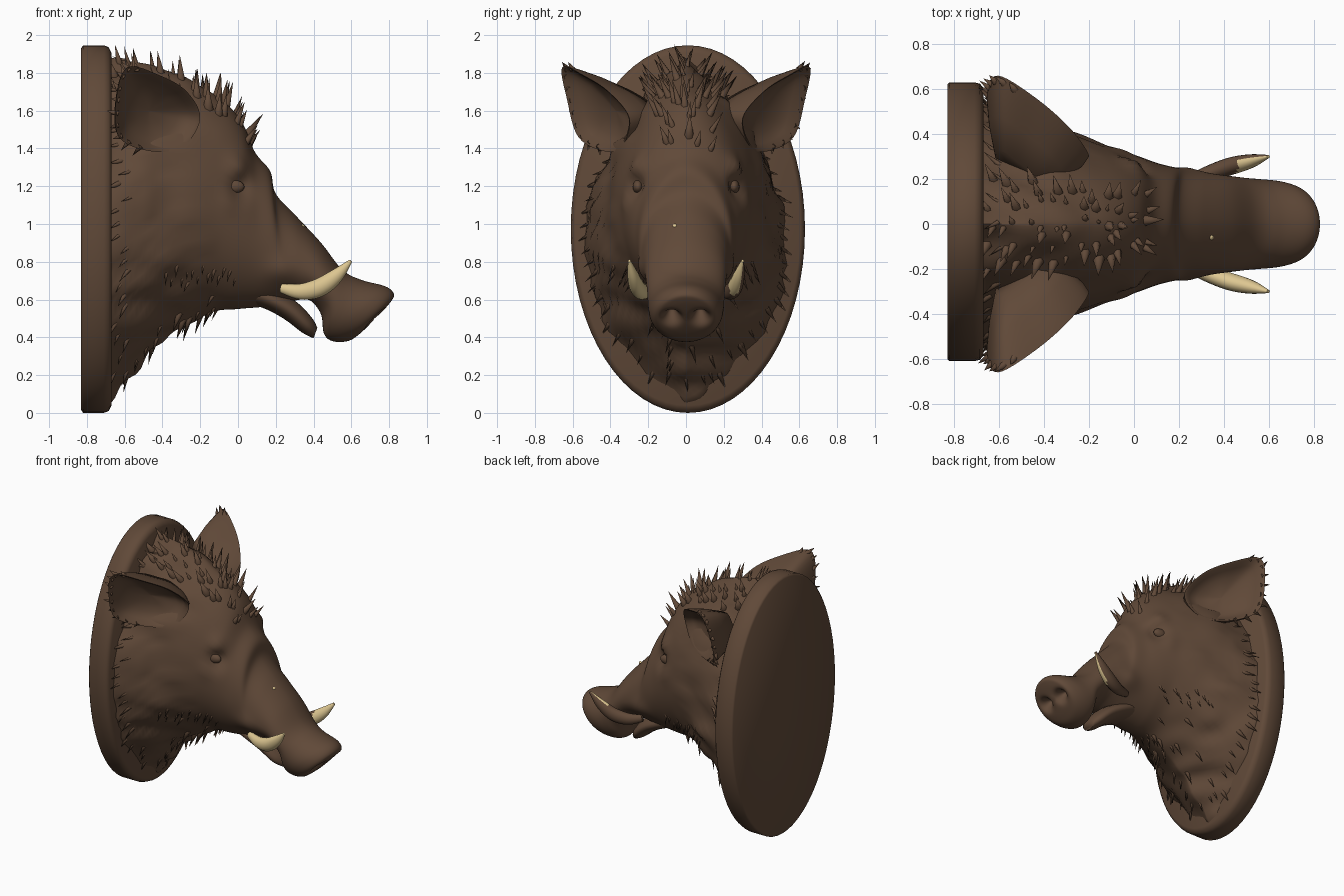
import bpy, bmesh, math, random
from mathutils import Vector, noise
from mathutils.bvhtree import BVHTree

random.seed(4)
cube = bpy.data.objects.get("Cube")
if cube:
    bpy.data.objects.remove(cube, do_unlink=True)


def make_material(name, rgb):
    mat = bpy.data.materials.new(name)
    mat.use_nodes = True
    mat.diffuse_color = (*rgb, 1)
    mat.node_tree.nodes["Principled BSDF"].inputs["Base Color"].default_value = (*rgb, 1)
    return mat


brown = make_material("dark brown", (0.118, 0.067, 0.04))
ivory = make_material("ivory", (0.74, 0.58, 0.29))


def spline(points, steps, closed=False):
    """Smooth interpolation through rows of any dimension."""
    rows, count = [], len(points)
    for i in range(count if closed else count - 1):
        if closed:
            a, b, c, d = (points[(i + k) % count] for k in (-1, 0, 1, 2))
        else:
            a, b, c, d = (points[min(max(i + k, 0), count - 1)] for k in (-1, 0, 1, 2))
        for s in range(steps):
            t = s / steps
            rows.append([q + t / 2 * (r - p + t * (2 * p - 5 * q + 4 * r - u + t * (3 * (q - r) + u - p)))
                         for p, q, r, u in zip(a, b, c, d)])
    if not closed:
        rows.append(list(points[-1]))
    return rows


def finish(name, bm, mats):
    bmesh.ops.recalc_face_normals(bm, faces=bm.faces)
    mesh = bpy.data.meshes.new(name)
    bm.to_mesh(mesh)
    bm.free()
    for mat in mats:
        mesh.materials.append(mat)
    obj = bpy.data.objects.new(name, mesh)
    bpy.context.collection.objects.link(obj)
    bpy.ops.object.select_all(action="DESELECT")
    obj.select_set(True)
    bpy.context.view_layer.objects.active = obj
    bpy.ops.object.shade_smooth_by_angle(angle=math.radians(75))


def loft(rings):
    """Skin a list of closed rings and cap both ends."""
    bm = bmesh.new()
    loops = [[bm.verts.new(p) for p in ring] for ring in rings]
    n = len(loops[0])
    for low, high in zip(loops, loops[1:]):
        for i in range(n):
            j = (i + 1) % n
            bm.faces.new((low[i], low[j], high[j], high[i]))
    bm.faces.new(loops[0])
    bm.faces.new(loops[-1])
    bmesh.ops.recalc_face_normals(bm, faces=bm.faces)
    return bm


def section(row, sides=80):
    """Egg-shaped ring between a top and a bottom point of the profile."""
    xt, zt, xb, zb, width, frac, taper = row
    top, low = Vector((xt, 0, zt)), Vector((xb, 0, zb))
    mid = low.lerp(top, frac)
    ring = []
    for i in range(sides):
        a = math.tau * i / sides
        c, s = math.cos(a), math.sin(a)
        p = mid + ((top if c > 0 else low) - mid) * abs(c)
        p.y = width * math.copysign(abs(s) ** taper, s)
        ring.append(p)
    return ring


# Oval wall plaque with a rounded front edge
plaque_profile = [(-0.83, 0.985), (-0.82, 1), (-0.71, 1), (-0.685, 0.99), (-0.67, 0.96)]
rings = [[(x, 0.01 + 0.62 * k * math.sin(math.tau * i / 64), 0.973 + 0.973 * k * math.cos(math.tau * i / 64))
          for i in range(64)] for x, k in plaque_profile]
finish("wall_plaque", loft(rings), [brown])

# Head: top x, top z, bottom x, bottom z, half width, height of widest point, taper
head_rows = [
    (-0.69, 1.89, -0.69, 0.04, 0.54, 0.43, 1.8),
    (-0.5, 1.85, -0.5, 0.27, 0.49, 0.43, 1.6),
    (-0.3, 1.78, -0.33, 0.42, 0.42, 0.45, 1.35),
    (-0.1, 1.67, -0.15, 0.53, 0.35, 0.45, 1.2),
    (0.02, 1.54, 0, 0.55, 0.305, 0.45, 1.1),
    (0.09, 1.38, 0.12, 0.56, 0.27, 0.45, 1.1),
    (0.17, 1.28, 0.2, 0.57, 0.25, 0.45, 1.1),
    (0.2, 1.16, 0.28, 0.59, 0.235, 0.4, 1.1),
    (0.31, 1.04, 0.34, 0.6, 0.225, 0.4, 1.1),
    (0.44, 0.9, 0.39, 0.59, 0.215, 0.45, 1.1),
    (0.55, 0.76, 0.44, 0.52, 0.205, 0.5, 1.1),
    (0.65, 0.705, 0.455, 0.42, 0.2, 0.5, 1),
    (0.78, 0.67, 0.5, 0.38, 0.19, 0.5, 1),
    (0.825, 0.63, 0.58, 0.38, 0.165, 0.5, 1),
    (0.81, 0.59, 0.64, 0.415, 0.12, 0.5, 1),
    (0.75, 0.52, 0.72, 0.49, 0.02, 0.5, 1)]
bm = loft([section(r) for r in spline(head_rows, 8)])
bm.normal_update()

# Sculpted features: centre, radius, push vector (mirrored in y)
features = [
    ((0.73, 0.075, 0.5), 0.038, (-0.06, 0, 0.06)),     # nostril
    ((0.02, 0.28, 1.2), 0.07, (-0.01, -0.045, 0)),     # eye socket
    ((0.0, 0.27, 1.3), 0.06, (0.015, 0.025, 0)),       # brow
    ((-0.05, 0.3, 1.12), 0.06, (0, 0.015, 0)),         # lower lid
    ((0.22, 0.23, 0.74), 0.08, (0, 0.025, 0))]         # tusk root
for v in bm.verts:
    start = v.co.copy()
    for centre, radius, push in features:
        for side in (1, -1):
            c, p = Vector(centre), Vector(push)
            c.y *= side
            p.y *= side
            v.co += p * math.exp(-((start - c).length / radius) ** 2)
    # Shaggy folds on the neck
    weight = min(max(-start.x - 0.1, 0) * 3, 1)
    fold = noise.noise(Vector((start.x * 4, start.y * 5, start.z * 11)))
    v.co += v.normal * fold * 0.04 * weight
surface = BVHTree.FromBMesh(bm)
finish("head", bm, [brown])

# Lower jaw, growing out from under the head
jaw_rows = [
    (-0.1, 0.8, -0.05, 0.6, 0.1, 0.5, 1),
    (0.14, 0.68, 0.12, 0.56, 0.14, 0.5, 1),
    (0.3, 0.595, 0.24, 0.5, 0.13, 0.5, 1),
    (0.39, 0.505, 0.34, 0.425, 0.1, 0.5, 1),
    (0.42, 0.45, 0.4, 0.395, 0.05, 0.5, 1)]
finish("lower_jaw", loft([section(r, 24) for r in spline(jaw_rows, 4)]), [brown])


def spike(bm, base, direction, length, radius):
    """One pointed tuft of bristle."""
    d = direction.normalized()
    side = d.orthogonal().normalized()
    other = d.cross(side)
    ring = [bm.verts.new(base - d * 0.02 + radius * (side * math.cos(a) + other * math.sin(a)))
            for a in (math.tau * i / 6 for i in range(6))]
    tip = bm.verts.new(base + d * length)
    for i in range(6):
        bm.faces.new((ring[i], ring[(i + 1) % 6], tip))


def tuft(bm, origin, aim, lean, low, high):
    """Grow a spike where a ray meets the head."""
    hit, normal, _, _ = surface.ray_cast(Vector(origin), Vector(aim).normalized())
    if hit:
        length = random.uniform(low, high)
        spike(bm, hit, normal + Vector(lean), length, length * random.uniform(0.16, 0.22))


# Bristle mane, throat hair, neck ruff and cheek hair
bm = bmesh.new()
for i in range(13):
    for k in (-2, -1, 0, 1, 2):
        x = -0.64 + 0.058 * i + random.uniform(-0.02, 0.02)
        y = k * (0.09 - 0.003 * i) + random.uniform(-0.03, 0.03)
        tuft(bm, (x, y, 3), (0, 0, -1), (-0.4, 0, 0.35), 0.07, 0.14)
finish("mane_bristles", bm, [brown])
bm = bmesh.new()
for _ in range(28):
    tuft(bm, (random.uniform(-0.62, -0.1), random.gauss(0, 0.12), -1), (0, 0, 1), (-0.9, 0, -0.5), 0.05, 0.1)
finish("throat_hair", bm, [brown])
bm = bmesh.new()
for i in range(50):
    a = math.tau * i / 50
    out = Vector((0, math.sin(a), math.cos(a)))
    centre = Vector((random.uniform(-0.66, -0.58), 0, 0.9))
    tuft(bm, centre + out * 3, -out, (-1, 0, -0.6), 0.05, 0.09)
for side in (1, -1):
    for i in range(14):
        start = (-0.38 + 0.028 * i, 2 * side, 0.74 + random.uniform(-0.04, 0.06))
        tuft(bm, start, (0, -side, 0), (-0.6, 0, -1.3), 0.04, 0.07)
finish("ruff_and_cheek_hair", bm, [brown])

# Pale fleck on the snout
hit, normal, _, _ = surface.ray_cast(Vector((0.345, -0.06, 3)), Vector((0, 0, -1)))
bm = bmesh.new()
bmesh.ops.create_cone(bm, cap_ends=True, segments=6, radius1=0.013, radius2=0.01, depth=0.008)
bmesh.ops.rotate(bm, verts=bm.verts, matrix=normal.to_track_quat("Z", "Y").to_matrix())
bmesh.ops.translate(bm, verts=bm.verts, vec=hit)
finish("snout_fleck", bm, [ivory])

# Ears: cupped shells swept from one rim outline
rim_points = [
    (-0.2, 0.3, 1.56), (-0.27, 0.41, 1.7), (-0.41, 0.54, 1.785), (-0.585, 0.655, 1.83),
    (-0.645, 0.63, 1.66), (-0.63, 0.57, 1.46), (-0.46, 0.43, 1.385), (-0.29, 0.34, 1.41)]
shell = [(0.5, -0.26), (0.77, -0.15), (0.95, -0.05), (1, 0), (0.93, -0.01),
         (0.82, -0.05), (0.6, -0.09), (0.3, -0.11), (0.03, -0.12)]
for side, label in ((1, "far"), (-1, "near")):
    flip = Vector((1, side, 1))
    rim = [Vector(p) * flip for p in spline(rim_points, 6, True)]
    centre = sum(rim, Vector()) / len(rim)
    facing = Vector((0.28, 0.95 * side, 0))
    bm = loft([[centre + (p - centre) * k + facing * d for p in rim] for k, d in shell])
    finish(label + "_ear", bm, [brown])
    # Ragged hair on the outer ear edge
    bm = bmesh.new()
    for p in rim[16:36:2]:
        lean = (p - centre).normalized() + Vector((random.uniform(-0.3, 0.3), 0, random.uniform(-0.3, 0.3)))
        spike(bm, p - facing * 0.02, lean, random.uniform(0.025, 0.05), 0.018)
    finish(label + "_ear_hair", bm, [brown])

    # Eyeball, mostly sunk in its socket
    hit, normal, _, _ = surface.ray_cast(Vector((-0.02, 2 * side, 1.2)), Vector((0, -side, 0)))
    bm = bmesh.new()
    bmesh.ops.create_uvsphere(bm, u_segments=20, v_segments=12, radius=1)
    for v in bm.verts:
        v.co = v.co * Vector((0.06, 0.028, 0.036)) + hit - normal * 0.014
    finish(label + "_eye", bm, [brown])

    # Curved tusk: x, y, z, radius
    path = spline([(0.23, 0.19, 0.66, 0.025), (0.33, 0.225, 0.642, 0.042), (0.43, 0.257, 0.663, 0.049),
                   (0.52, 0.28, 0.725, 0.038), (0.597, 0.3, 0.805, 0.009)], 5)
    rings = []
    for i, (x, y, z, r) in enumerate(path):
        before, after = path[max(i - 1, 0)], path[min(i + 1, len(path) - 1)]
        along = (Vector(after[:3]) - Vector(before[:3])).normalized()
        across = along.cross(Vector((0, 1, 0))).normalized()
        third = along.cross(across) * 0.8
        rings.append([(Vector((x, y, z)) + across * r * math.cos(a) + third * r * math.sin(a)) * flip
                      for a in (math.tau * k / 16 for k in range(16))])
    bm = loft(rings)
    bm.normal_update()
    # The far tusk is stained on its outer side and root
    for f in bm.faces:
        stained = f.normal.y > 0.35 or f.calc_center_median().x < 0.46
        f.material_index = 1 if side > 0 and stained else 0
    finish(label + "_tusk", bm, [ivory, brown])
